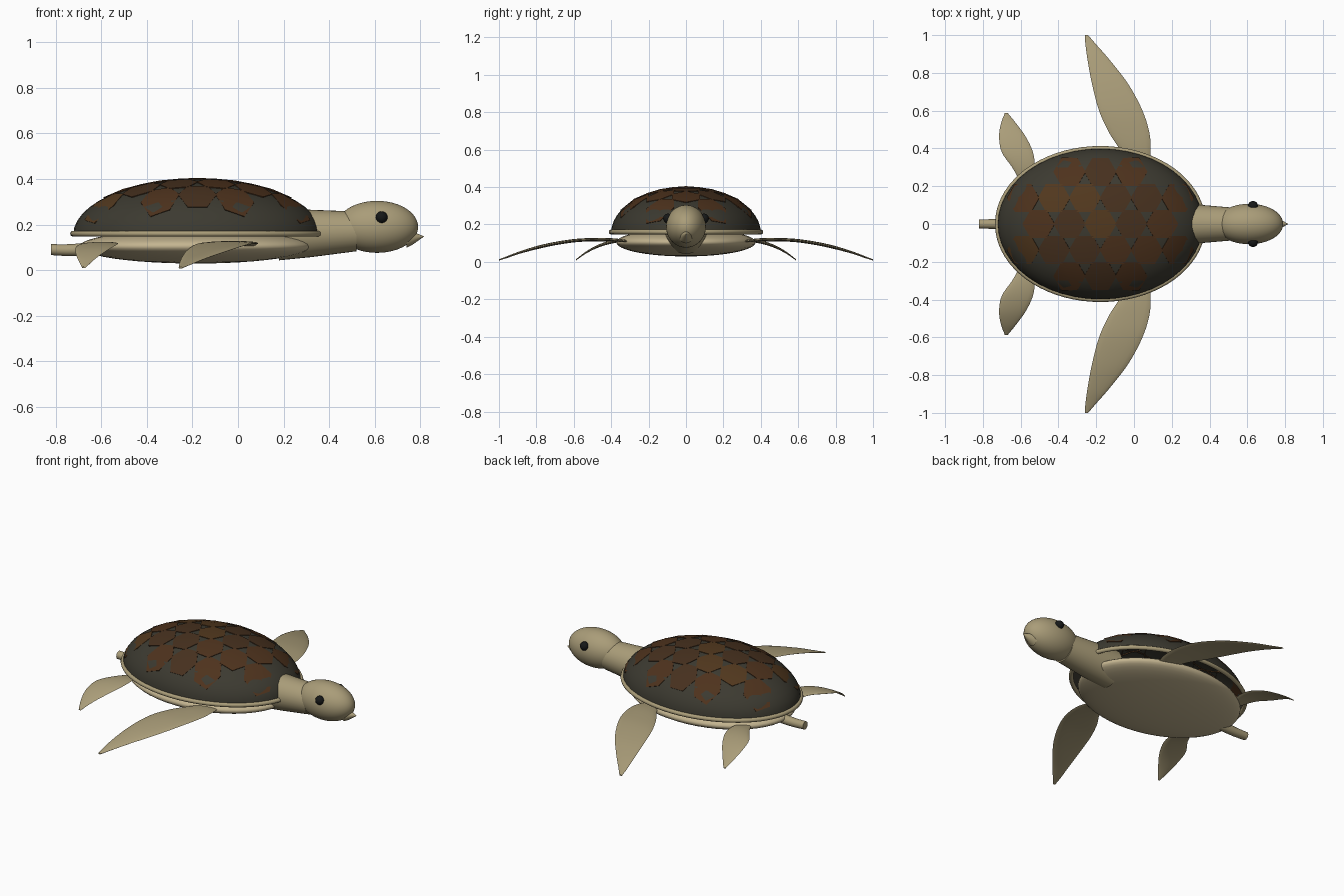
import bpy, bmesh, math, random
from mathutils import Vector, Matrix

if "Cube" in bpy.data.objects:
    bpy.data.objects.remove(bpy.data.objects["Cube"])

random.seed(4)
CX, RX, RY, BASE, H = -0.178, 0.545, 0.40, 0.155, 0.245   # shell ellipse


def material(name, rgb):
    m = bpy.data.materials.new(name)
    m.diffuse_color = (*rgb, 1)
    m.use_nodes = True
    m.node_tree.nodes["Principled BSDF"].inputs["Base Color"].default_value = m.diffuse_color
    return m


SKIN = material("skin", (0.40, 0.335, 0.19))
BELLY = material("belly", (0.55, 0.46, 0.28))
SHELL = material("shell_base", (0.045, 0.042, 0.03))
SCUTES = [material(f"scute_{i}", c) for i, c in enumerate(
    [(0.075, 0.032, 0.012), (0.062, 0.030, 0.013), (0.085, 0.040, 0.013)])]
BLACK = material("eye_black", (0.008, 0.009, 0.009))


def finish(bm, name, mats, angle=40):
    bmesh.ops.recalc_face_normals(bm, faces=bm.faces)
    me = bpy.data.meshes.new(name)
    bm.to_mesh(me)
    bm.free()
    ob = bpy.data.objects.new(name, me)
    bpy.context.collection.objects.link(ob)
    for m in mats:
        me.materials.append(m)
    if angle:
        bpy.ops.object.select_all(action='DESELECT')
        bpy.context.view_layer.objects.active = ob
        ob.select_set(True)
        bpy.ops.object.shade_smooth_by_angle(angle=math.radians(angle))
    return ob


def ellipsoid(name, centre, radii, mat, axis_x=False, half=False):
    bm = bmesh.new()
    bmesh.ops.create_uvsphere(bm, u_segments=48, v_segments=24, radius=1)
    if half:
        bmesh.ops.delete(bm, geom=[v for v in bm.verts if v.co.z < -1e-4], context='VERTS')
    if axis_x:
        bmesh.ops.rotate(bm, verts=bm.verts, matrix=Matrix.Rotation(math.pi / 2, 3, 'Y'))
    bmesh.ops.scale(bm, verts=bm.verts, vec=radii)
    bmesh.ops.translate(bm, verts=bm.verts, vec=centre)
    return finish(bm, name, [mat], 60)


def loft(name, rings, mat):
    """Skin a list of equal-length closed rings and cap both ends."""
    bm = bmesh.new()
    vs = [[bm.verts.new(p) for p in r] for r in rings]
    n = len(vs[0])
    for a, b in zip(vs, vs[1:]):
        for i in range(n):
            bm.faces.new((a[i], a[(i + 1) % n], b[(i + 1) % n], b[i]))
    bm.faces.new(vs[0])
    bm.faces.new(vs[-1])
    return finish(bm, name, [mat], 50)


def tube(name, stations, mat, n=32):
    """Round section around the x direction; stations are (x, z, radius)."""
    loft(name, [[(x, r * math.cos(t), z + r * math.sin(t))
                 for t in (2 * math.pi * i / n for i in range(n))]
                for x, z, r in stations], mat)


def smooth(rows, steps=5):
    """Catmull-Rom interpolation of station rows."""
    p = [Vector(r) for r in rows]
    p = [2 * p[0] - p[1]] + p + [2 * p[-1] - p[-2]]
    out = []
    for a, b, c, d in zip(p, p[1:], p[2:], p[3:]):
        for k in range(steps):
            t = k / steps
            out.append(0.5 * (2 * b + (c - a) * t + (2 * a - 5 * b + 4 * c - d) * t * t
                              + (3 * b - a - 3 * c + d) * t ** 3))
    return out + [p[-2]]


def flipper(name, rows, side):
    """Thin lens section; rows are (y, leading x, trailing x, z)."""
    rings = []
    for y, lead, trail, z in smooth(rows):
        w = (lead - trail) / 2
        th = min(0.009, 0.07 * w + 0.003)
        rings.append([((lead + trail) / 2 + w * math.cos(t), side * y, z + th * math.sin(t))
                      for t in (2 * math.pi * i / 16 for i in range(16))])
    loft(name, rings, SKIN)


# Carapace dome, open below, and belly plate
ellipsoid("carapace", (CX, 0, BASE), (RX, RY, H), SHELL, half=True)
ellipsoid("plastron", (-0.185, 0, 0.104), (0.51, 0.372, 0.075), BELLY)

# Shell rim
tube_r = 0.013
bm = bmesh.new()
N, M = 72, 10
grid = [[bm.verts.new((CX + (RX + tube_r * math.cos(b)) * math.cos(a),
                       (RY + tube_r * math.cos(b)) * math.sin(a),
                       0.16 + tube_r * math.sin(b)))
         for b in (2 * math.pi * j / M for j in range(M))]
        for a in (2 * math.pi * i / N for i in range(N))]
for i in range(N):
    for j in range(M):
        bm.faces.new((grid[i][j], grid[(i + 1) % N][j],
                      grid[(i + 1) % N][(j + 1) % M], grid[i][(j + 1) % M]))
finish(bm, "shell_rim", [SKIN], 60)


# Hexagonal scutes laid over the dome
def on_dome(dx, y, lift):
    q = 1 - (dx / RX) ** 2 - (y / RY) ** 2
    p = Vector((dx, y, H * math.sqrt(max(q, 0.02))))
    nrm = Vector((p.x / RX ** 2, p.y / RY ** 2, p.z / H ** 2)).normalized()
    return p + nrm * lift + Vector((CX, 0, BASE))


bm = bmesh.new()
for row in range(-2, 3):
    for k in range(-6, 7):
        dx, y = k * 0.0815, row * 0.137
        if (k + row) % 2 or math.hypot(dx / RX, y / RY) > 0.895:
            continue
        hexa = [(dx + 0.085 * math.cos(i * math.pi / 3),
                 y + 0.085 * math.sin(i * math.pi / 3)) for i in range(6)]
        top = [bm.verts.new(on_dome(*p, 0.004)) for p in hexa]
        low = [bm.verts.new(on_dome(*p, -0.006)) for p in hexa]
        mid = bm.verts.new(on_dome(dx, y, 0.005))
        shade = random.randrange(3)
        for i in range(6):
            j = (i + 1) % 6
            for f in ((top[i], top[j], mid), (low[i], low[j], top[j], top[i])):
                bm.faces.new(f).material_index = shade
finish(bm, "scutes", SCUTES, 25)

# Neck, head, beak and tail
tube("neck", [(0.18, 0.155, 0.112), (0.32, 0.161, 0.104), (0.52, 0.17, 0.087)], SKIN)
ellipsoid("head", (0.61, 0, 0.19), (0.18, 0.107, 0.114), SKIN, axis_x=True)
tube("beak", [(0.74, 0.135, 0.036), (0.765, 0.14, 0.029), (0.815, 0.148, 0.001)], SKIN, 20)
tube("tail", [tuple(s) for s in smooth(
    [(-0.55, 0.115, 0.034), (-0.66, 0.094, 0.029), (-0.74, 0.088, 0.026), (-0.82, 0.09, 0.024)])],
    SKIN, 20)

# Eyes and flippers on both sides
FRONT = [(0.30, 0.075, -0.03, 0.108), (0.38, 0.088, -0.065, 0.117), (0.48, 0.082, -0.13, 0.119),
         (0.60, 0.045, -0.185, 0.113), (0.74, -0.03, -0.222, 0.090), (0.87, -0.13, -0.246, 0.056),
         (0.95, -0.20, -0.257, 0.028), (1.00, -0.243, -0.26, 0.010)]
REAR = [(0.22, -0.535, -0.60, 0.108), (0.30, -0.525, -0.645, 0.117), (0.38, -0.535, -0.70, 0.110),
        (0.46, -0.572, -0.714, 0.088), (0.53, -0.622, -0.705, 0.053), (0.587, -0.668, -0.684, 0.012)]
for side, tag in ((1, "left"), (-1, "right")):
    ellipsoid(f"eye_{tag}", (0.63, side * 0.096, 0.232), (0.026,) * 3, BLACK)
    flipper(f"front_flipper_{tag}", FRONT, side)
    flipper(f"rear_flipper_{tag}", REAR, side)
